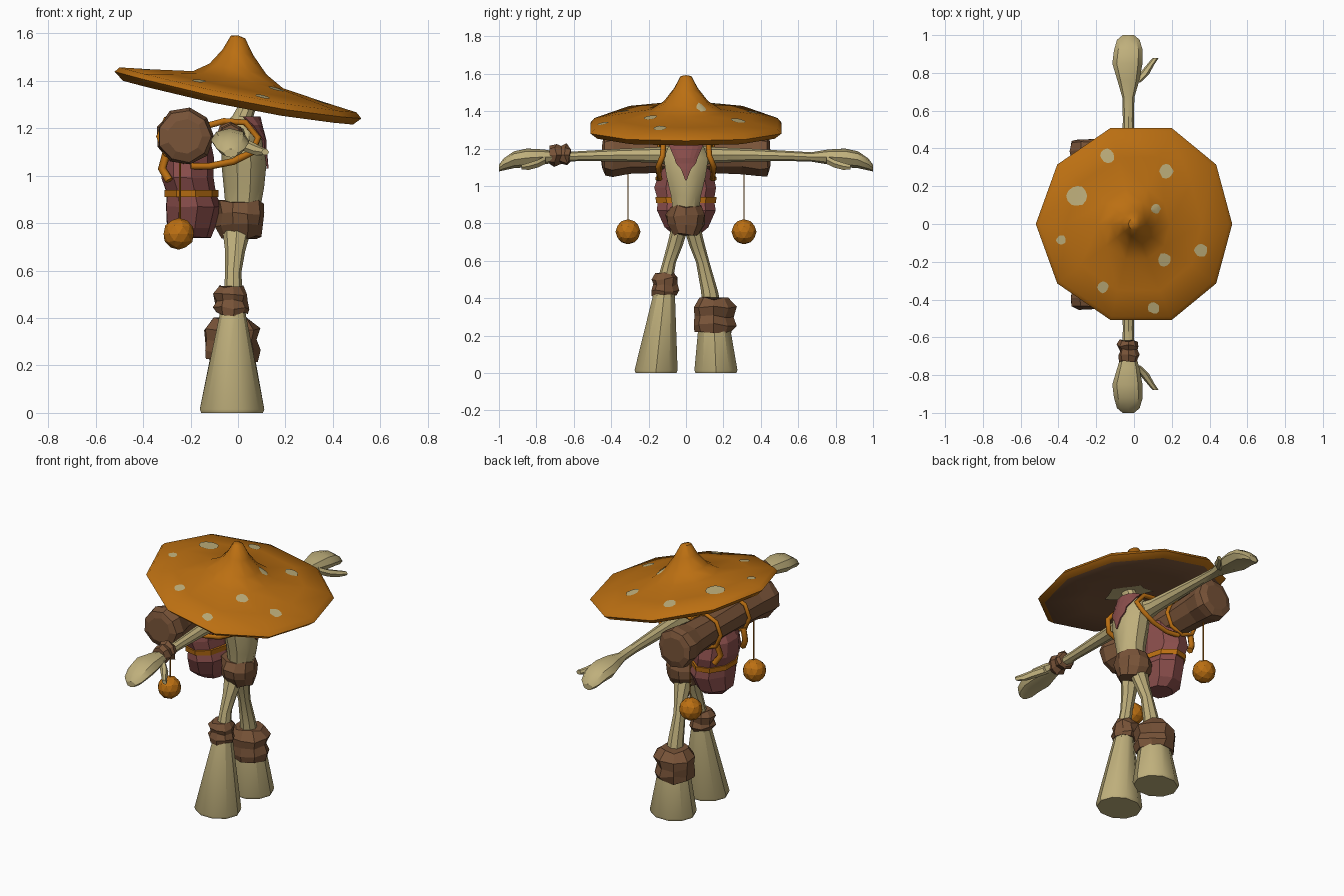
import bpy, bmesh, random
from math import sin, cos, pi, radians
from mathutils import Vector
from mathutils.bvhtree import BVHTree

random.seed(4)
cube = bpy.data.objects.get("Cube")
if cube:
    bpy.data.objects.remove(cube, do_unlink=True)


def material(name, r, g, b):
    m = bpy.data.materials.new(name)
    m.use_nodes = True
    m.diffuse_color = (r, g, b, 1)
    m.node_tree.nodes["Principled BSDF"].inputs["Base Color"].default_value = (r, g, b, 1)
    return m


ORANGE = material("orange", .50, .16, .006)
SKIN = material("pale_tan", .52, .43, .20)
BROWN = material("leather_brown", .19, .088, .04)
MAROON = material("maroon", .25, .075, .07)


def finish(name, bm, mats, smooth=35, fix=True):
    if fix:
        bmesh.ops.recalc_face_normals(bm, faces=bm.faces)
    me = bpy.data.meshes.new(name)
    bm.to_mesh(me)
    ob = bpy.data.objects.new(name, me)
    bpy.context.collection.objects.link(ob)
    for m in mats:
        me.materials.append(m)
    if smooth:
        bpy.ops.object.select_all(action='DESELECT')
        bpy.context.view_layer.objects.active = ob
        ob.select_set(True)
        bpy.ops.object.shade_smooth_by_angle(angle=radians(smooth))
    return ob


def bridge(bm, a, b):
    n = len(a)
    return [bm.faces.new((a[i], a[(i + 1) % n], b[(i + 1) % n], b[i])) for i in range(n)]


def loft(name, sections, mat, axis='z', n=10, jitter=0, smooth=35):
    """Skin elliptical sections (x, y, z, radius a, radius b) along an axis."""
    bm = bmesh.new()
    rings = []
    for x, y, z, ra, rb in sections:
        ring = []
        for i in range(n):
            t = 2 * pi * i / n
            k = 1 + random.uniform(-jitter, jitter)
            u, v = ra * cos(t) * k, rb * sin(t) * k
            w = random.uniform(-jitter, jitter) * .1
            ring.append(bm.verts.new((x + u, y + v, z + w) if axis == 'z' else (x + u, y + w, z + v)))
        rings.append(ring)
    for a, b in zip(rings, rings[1:]):
        bridge(bm, a, b)
    bm.faces.new(rings[0])
    bm.faces.new(rings[-1])
    return finish(name, bm, [mat], smooth)


def strap(name, points, radius, mat, cyclic=False):
    cu = bpy.data.curves.new(name, 'CURVE')
    cu.dimensions = '3D'
    cu.bevel_depth = radius
    cu.bevel_resolution = 1
    cu.use_fill_caps = True
    sp = cu.splines.new('POLY')
    sp.points.add(len(points) - 1)
    for p, co in zip(sp.points, points):
        p.co = (*co, 1)
    sp.use_cyclic_u = cyclic
    cu.materials.append(mat)
    ob = bpy.data.objects.new(name, cu)
    bpy.context.collection.objects.link(ob)
    bpy.ops.object.select_all(action='DESELECT')
    bpy.context.view_layer.objects.active = ob
    ob.select_set(True)
    bpy.ops.object.convert(target='MESH')


# Tilted, ten-sided hat with a drooping brim
SIDES = 10
profile = [(.03, 1.585), (.065, 1.52), (.12, 1.45), (.19, 1.405), (.36, 1.38), (.50, 1.362),
           (.52, 1.34), (.485, 1.308), (.28, 1.30)]
bm = bmesh.new()
rings = []
for r, z in profile:
    ring = []
    for i in range(SIDES):
        t = 2 * pi * i / SIDES
        x = r * cos(t) + .08 * r * sin(t) ** 2
        y = 1.03 * r * sin(t)
        ring.append(bm.verts.new((x, y, z - .19 * x - .09 * y * y)))
    rings.append(ring)
for k in range(len(rings) - 1):
    for f in bridge(bm, rings[k], rings[k + 1]):
        f.material_index = int(k >= 7)
for ring, z, slot in ((rings[0], 1.592, 0), (rings[-1], 1.31, 1)):
    tip = bm.verts.new((0, 0, z))
    for i in range(SIDES):
        bm.faces.new((ring[i], ring[(i + 1) % SIDES], tip)).material_index = slot
bmesh.ops.recalc_face_normals(bm, faces=bm.faces)
tree = BVHTree.FromBMesh(bm)
finish("hat", bm, [ORANGE, BROWN], 50)


def hat_patch(name, cx, cy, size, start, way, ragged=.1):
    """Thin patch laid on the hat by casting rays at it."""
    patch = bmesh.new()

    def point(x, y):
        hit = tree.ray_cast(Vector((x, y, start)), Vector((0, 0, way)))[0]
        return patch.verts.new((x, y, hit.z - way * .004))

    n = 12
    loops = []
    scale = [1 + random.uniform(-ragged, ragged) for i in range(n)]
    for frac in (.4, .7, 1):
        loops.append([point(cx + size * frac * s * cos(2 * pi * i / n),
                            cy + size * frac * s * sin(2 * pi * i / n)) for i, s in enumerate(scale)])
    patch.faces.new(loops[0])
    for a, b in zip(loops, loops[1:]):
        bridge(patch, b, a)
    for f in patch.faces:
        f.normal_update()
        if f.normal.z * way > 0:
            f.normal_flip()
    finish(name, patch, [SKIN], 50, False)


spots = [(-.30, .15, .055), (-.14, .36, .037), (.17, .28, .037), (.115, .08, .025), (.355, -.14, .035),
         (.16, -.19, .035), (.105, -.445, .03), (-.165, -.335, .03), (-.385, -.085, .026)]
for i, (x, y, s) in enumerate(spots):
    hat_patch(f"hat_spot_{i + 1}", x, y, s, 2, -1)
hat_patch("neck_root", .04, 0, .11, 1, 1, .3)

# Torso and neck
torso = [(.02, 0, .84, .07, .07), (.025, 0, .95, .085, .085), (.025, 0, 1.05, .095, .11),
         (.02, 0, 1.15, .09, .125), (.015, 0, 1.22, .075, .095), (.02, 0, 1.25, .045, .05),
         (.05, 0, 1.32, .035, .038)]
loft("torso", torso, SKIN)
loft("waist_wrap", [(.015, 0, .74, .08, .065), (.01, 0, .79, .1, .1), (.01, 0, .84, .098, .108),
                    (.01, 0, .89, .1, .085)], BROWN, jitter=.08, smooth=0)

# Ragged neckerchief tapering down the chest
bm = bmesh.new()
rows = []
for z, cx, rx, ry, half in [(1.25, .02, .075, .09, 1.5), (1.215, .015, .088, .108, 1.0),
                            (1.15, .02, .1, .135, .48), (1.12, .02, .1, .13, .42),
                            (1.09, .022, .102, .122, .22), (1.03, .025, .104, .115, .03)]:
    rows.append([bm.verts.new((cx + rx * cos(half * k / 3), ry * sin(half * k / 3), z))
                 for k in range(-3, 4)])
for a, b in zip(rows, rows[1:]):
    for i in range(6):
        bm.faces.new((a[i], b[i], b[i + 1], a[i + 1]))
kerchief = finish("neckerchief", bm, [MAROON], 0)
solid = kerchief.modifiers.new("thickness", 'SOLIDIFY')
solid.thickness = .008

# Arms, hands and harness, mirrored across y
for s, side in ((1, "left"), (-1, "right")):
    loft(f"{side}_arm", [(-.01, s * .04, 1.16, .07, .06), (-.025, s * .15, 1.165, .045, .042),
                         (-.03, s * .35, 1.165, .036, .034), (-.03, s * .55, 1.16, .029, .027),
                         (-.03, s * .67, 1.155, .032, .025), (-.03, s * .76, 1.155, .058, .04),
                         (-.035, s * .85, 1.15, .08, .05), (-.03, s * .92, 1.14, .076, .045),
                         (-.03, s * .975, 1.115, .06, .032), (-.03, s, 1.095, .03, .018)],
         SKIN, 'y', 8)
    loft(f"{side}_thumb", [(.01, s * .75, 1.14, .025, .025), (.05, s * .79, 1.12, .028, .024),
                           (.085, s * .84, 1.105, .02, .022), (.115, s * .88, 1.10, .016, .014)],
         SKIN, 'y', 6)
    strap(f"{side}_shoulder_strap",
          [(-.17, s * .13, 1.2), (-.06, s * .13, 1.23), (.03, s * .12, 1.225), (.085, s * .125, 1.16),
           (.06, s * .15, 1.1), (-.02, s * .145, 1.06), (-.12, s * .14, 1.04), (-.2, s * .15, 1.04)],
          .015, ORANGE)
    strap(f"{side}_roll_strap", [(-.23 + .105 * cos(t * pi / 4), s * .14, 1.165 + .105 * sin(t * pi / 4))
                                 for t in range(8)], .012, ORANGE, True)
    strap(f"{side}_pack_strap", [(-.30, s * .13, 1.1), (-.32, s * .12, 1.03), (-.29, s * .14, .98)],
          .018, ORANGE)
    strap(f"{side}_cord", [(-.245, s * .31, 1.12), (-.245, s * .31, .8)], .004, ORANGE)
    bm = bmesh.new()
    bmesh.ops.create_icosphere(bm, subdivisions=2, radius=.067)
    bmesh.ops.translate(bm, vec=(-.25, s * .31, .755), verts=bm.verts)
    finish(f"{side}_hanging_ball", bm, [ORANGE], 0)

loft("wrist_wrap", [(-.03, y, 1.165, r, r) for y, r in
                    ((-.62, .045), (-.645, .06), (-.67, .045), (-.7, .06), (-.735, .045))],
     BROWN, 'y', 8, .12, 0)

# Backpack with its strap and bedroll
loft("backpack", [(-.19, 0, .74, .075, .07), (-.2, 0, .78, .105, .12), (-.19, 0, .87, .118, .16),
                  (-.2, 0, .925, .105, .15), (-.215, 0, .99, .112, .168), (-.215, 0, 1.08, .112, .145),
                  (-.2, 0, 1.16, .08, .09)], MAROON, n=9, jitter=.03, smooth=0)
loft("pack_belt", [(-.2, 0, .91, .117, .162), (-.2, 0, .94, .118, .166)], ORANGE, n=9, smooth=0)
roll = [(.45, .075), (.435, .112), (.39, .12), (.3, .1), (.14, .095)]
loft("bedroll", [(-.225, y, 1.165, r, r) for y, r in roll] +
     [(-.225, -y, 1.165, r, r) for y, r in reversed(roll)], BROWN, 'y', 9, .05, 0)

# Legs: slender thighs into wide flared feet, wraps at different heights
for side, s, knee_z, knee_y, ra, rb in (("left", 1, .31, .148, .08, .08), ("right", -1, .44, .115, .05, .058)):
    loft(f"{side}_lower_leg", [(-.025, s * .16, 0, .13, .115), (-.025, s * .16, .015, .136, .121),
                               (-.022, s * knee_y, knee_z, ra, rb)], SKIN)
    loft(f"{side}_thigh", [(-.02, s * knee_y, knee_z - .02, .055, .055), (-.02, s * .125, .44, .045, .045),
                           (-.02, s * .09, .59, .034, .036), (-.012, s * .06, .68, .042, .042),
                           (-.005, s * .035, .77, .06, .045)], SKIN, n=8)
    w = ra + .018 if s > 0 else ra + .012
    h = .175 if s > 0 else .115
    loft(f"{side}_leg_wrap", [(-.03, s * knee_y, knee_z + h * (k - .5) + (0 if s > 0 else .035), w * m, w * m)
                              for k, m in ((0, 1.05), (.2, 1.2), (.45, 1.08), (.75, 1.2), (1, .85))],
         BROWN, n=9, jitter=.1, smooth=0)
